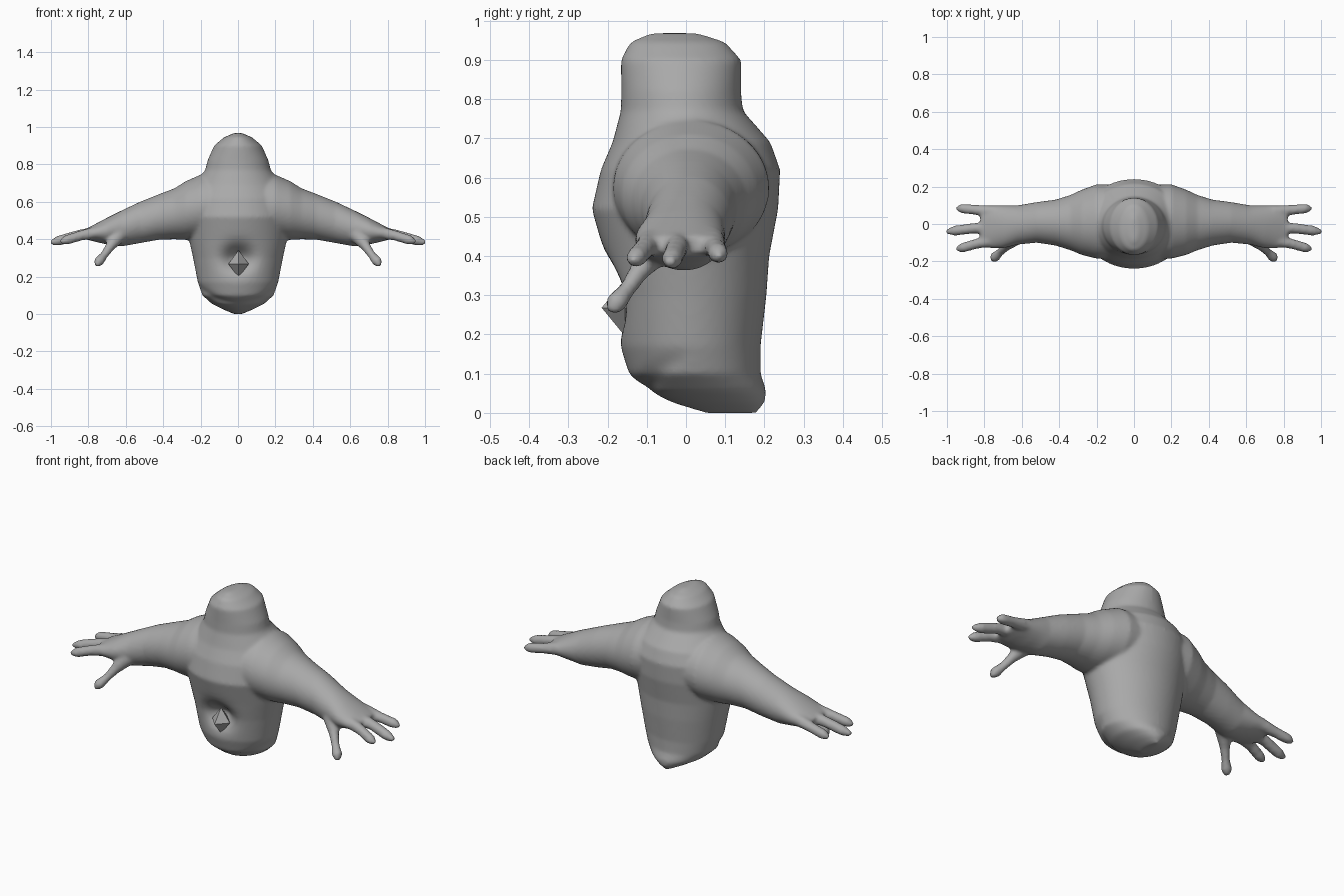
import bpy, bmesh
from math import cos, sin, pi, exp
from mathutils import Vector

cube = bpy.data.objects.get("Cube")
if cube:
    bpy.data.objects.remove(cube)

grey = bpy.data.materials.new("plain grey")
grey.use_nodes = True
colour = (0.4, 0.4, 0.4, 1)
grey.diffuse_color = colour
grey.node_tree.nodes["Principled BSDF"].inputs["Base Color"].default_value = colour


def refine(rows, steps):
    """Insert evenly spaced rows between the given ones."""
    out = []
    for a, b in zip(rows, rows[1:]):
        for i in range(steps):
            t = i / steps
            out.append([p + (q - p) * t for p, q in zip(a, b)])
    return out + [rows[-1]]


def loft(bm, rings, sides=48):
    """Closed skin through elliptical rings of (centre, half axis, half axis)."""
    loops = []
    for c, u, v in rings:
        angles = [2 * pi * i / sides for i in range(sides)]
        loops.append([bm.verts.new(c + u * cos(a) + v * sin(a)) for a in angles])
    for a, b in zip(loops, loops[1:]):
        for i in range(sides):
            j = (i + 1) % sides
            bm.faces.new((a[i], a[j], b[j], b[i]))
    bm.faces.new(loops[0][::-1])
    bm.faces.new(loops[-1])
    return [v for loop in loops for v in loop]


def digit(bm, path, side):
    """Tapering round finger along (x, y, z, radius) points."""
    rows = refine(path, 4)
    points = [Vector((side * r[0], r[1], r[2])) for r in rows]
    rings = []
    for i, p in enumerate(points):
        along = points[min(i + 1, len(points) - 1)] - points[max(i - 1, 0)]
        u = along.cross(Vector((0, 0, 1))).normalized()
        v = along.cross(u).normalized()
        rings.append((p, u * rows[i][3], v * rows[i][3]))
    loft(bm, rings, 16)


def finish(name, bm):
    bmesh.ops.recalc_face_normals(bm, faces=bm.faces)
    mesh = bpy.data.meshes.new(name)
    bm.to_mesh(mesh)
    bm.free()
    mesh.materials.append(grey)
    obj = bpy.data.objects.new(name, mesh)
    bpy.context.collection.objects.link(obj)
    return obj


bm = bmesh.new()

# Torso and domed head: height, half width, front, back
torso = [
    (0.0, 0.02, 0.05, 0.18), (0.025, 0.08, -0.03, 0.2),
    (0.055, 0.14, -0.1, 0.205), (0.1, 0.19, -0.145, 0.19),
    (0.17, 0.215, -0.168, 0.19), (0.3, 0.24, -0.187, 0.205),
    (0.4, 0.262, -0.207, 0.212), (0.52, 0.28, -0.24, 0.235),
    (0.62, 0.275, -0.217, 0.24), (0.69, 0.235, -0.187, 0.215),
    (0.77, 0.175, -0.166, 0.145), (0.82, 0.163, -0.165, 0.14),
    (0.9, 0.128, -0.166, 0.14), (0.945, 0.075, -0.142, 0.1),
    (0.968, 0.02, -0.09, 0.03)]
rings = [(Vector((0, (f + b) / 2, z)), Vector((w, 0, 0)), Vector((0, (b - f) / 2, 0)))
         for z, w, f, b in refine(torso, 6)]
for v in loft(bm, rings, 72):
    x, y, z = v.co
    if y < 0:
        # Hollow in the belly and the curved fold below it
        v.co.y += 0.085 * exp(-(x / 0.075) ** 2 - ((z - 0.3) / 0.065) ** 2)
        fold = 0.06 + 0.07 * (x / 0.19) ** 2
        v.co.y += 0.015 * exp(-((z - fold) / 0.015) ** 2)

# Arms: distance out, bottom, top, front, back
arm = [
    (0.1, 0.41, 0.75, -0.19, 0.21), (0.2, 0.4, 0.745, -0.185, 0.212),
    (0.28, 0.397, 0.71, -0.165, 0.183), (0.34, 0.4, 0.672, -0.14, 0.155),
    (0.42, 0.398, 0.642, -0.115, 0.13), (0.52, 0.38, 0.602, -0.1, 0.117),
    (0.62, 0.362, 0.555, -0.11, 0.1), (0.7, 0.372, 0.515, -0.13, 0.1),
    (0.77, 0.388, 0.478, -0.13, 0.1), (0.82, 0.402, 0.452, -0.115, 0.09)]
# Digits: path points with radius
digits = [
    [(0.74, -0.085, 0.44, 0.035), (0.84, -0.105, 0.42, 0.027),
     (0.92, -0.128, 0.395, 0.026), (0.95, -0.135, 0.385, 0.012)],
    [(0.74, -0.02, 0.44, 0.035), (0.86, -0.023, 0.42, 0.028),
     (0.96, -0.036, 0.392, 0.027), (1.003, -0.042, 0.382, 0.012)],
    [(0.74, 0.065, 0.44, 0.035), (0.84, 0.075, 0.42, 0.027),
     (0.92, 0.083, 0.405, 0.026), (0.95, 0.083, 0.395, 0.012)],
    [(0.64, -0.075, 0.42, 0.045), (0.685, -0.12, 0.36, 0.026),
     (0.715, -0.15, 0.315, 0.021), (0.745, -0.178, 0.28, 0.028),
     (0.758, -0.19, 0.257, 0.013)]]
for side in (-1, 1):
    rings = [(Vector((side * x, (f + b) / 2, (lo + hi) / 2)),
              Vector((0, (b - f) / 2, 0)), Vector((0, 0, (hi - lo) / 2)))
             for x, lo, hi, f, b in refine(arm, 4)]
    loft(bm, rings)
    for path in digits:
        digit(bm, path, side)

# Fuse everything into one soft skin
body = finish("body", bm)
remesh = body.modifiers.new("fuse", "REMESH")
remesh.mode = "VOXEL"
remesh.voxel_size = 0.01
remesh.use_smooth_shade = True
soften = body.modifiers.new("soften", "SMOOTH")
soften.factor = 0.5
soften.iterations = 5

# Faceted diamond set in the belly hollow
bm = bmesh.new()
bmesh.ops.create_icosphere(bm, subdivisions=1, radius=1)
bm.clear()
centre = Vector((0.003, -0.155, 0.268))
waist = [bm.verts.new(centre + Vector((0.055 * cos(a), 0.06 * sin(a), 0)))
         for a in (0, pi / 2, pi, 3 * pi / 2)]
for end in (-1, 1):
    tip = bm.verts.new(centre + Vector((0, 0, 0.073 * end)))
    for i in range(4):
        bm.faces.new((waist[i], waist[(i + 1) % 4], tip))
finish("belly_diamond", bm)
